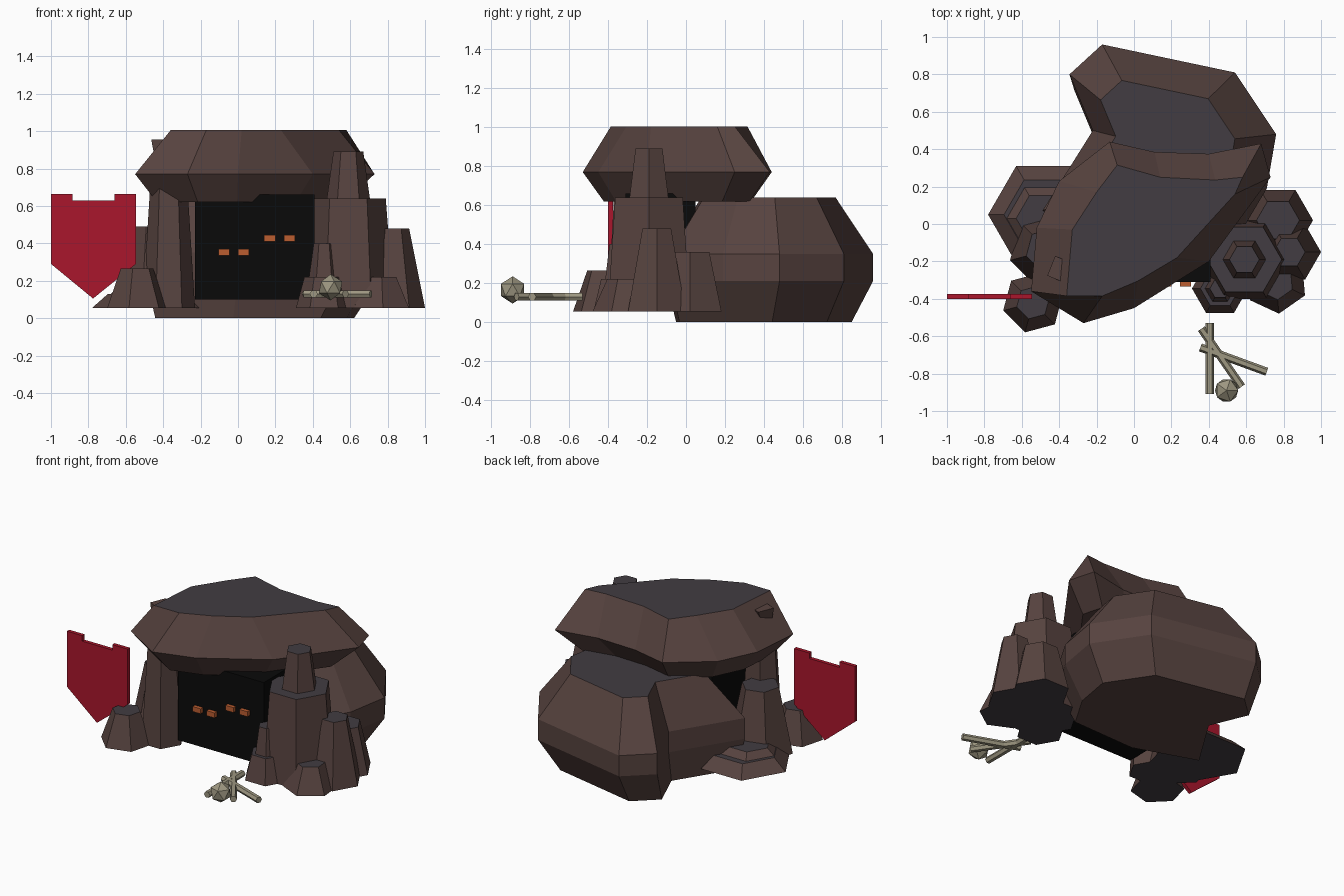
import bpy, bmesh, math
from mathutils import Vector

if "Cube" in bpy.data.objects:
    bpy.data.objects.remove(bpy.data.objects["Cube"])


def mat(name, r, g, b):
    m = bpy.data.materials.new(name)
    m.diffuse_color = (r, g, b, 1)
    m.use_nodes = True
    m.node_tree.nodes["Principled BSDF"].inputs["Base Color"].default_value = m.diffuse_color
    return m


ROCK = mat("rock_brown", .095, .056, .05)
TOP = mat("rock_top_grey", .054, .046, .054)
DARK = mat("cave_black", .003, .003, .003)
RED = mat("banner_red", .40, .008, .025)
EYE = mat("eye_orange", .50, .11, .03)
BONE = mat("bone", .34, .31, .22)


def finish(name, bm, *mats, both=False):
    bmesh.ops.recalc_face_normals(bm, faces=bm.faces)
    if len(mats) > 1:
        for f in bm.faces:
            nz = abs(f.normal.z) if both else f.normal.z
            f.material_index = 1 if nz > .95 else 0
    me = bpy.data.meshes.new(name)
    bm.to_mesh(me)
    bm.free()
    for m in mats:
        me.materials.append(m)
    ob = bpy.data.objects.new(name, me)
    bpy.context.collection.objects.link(ob)
    return ob


def loft(name, rings, *mats, both=False):
    """Closed solid through rings of equal point count."""
    bm = bmesh.new()
    vs = [[bm.verts.new(p) for p in r] for r in rings]
    n = len(vs[0])
    for a, b in zip(vs, vs[1:]):
        for i in range(n):
            j = (i + 1) % n
            bm.faces.new((a[i], a[j], b[j], b[i]))
    bm.faces.new(vs[0][::-1])
    bm.faces.new(vs[-1])
    return finish(name, bm, *mats, both=both)


def ring(outline, z, s=1, c=(0, 0)):
    return [(c[0] + (x - c[0]) * s, c[1] + (y - c[1]) * s, z) for x, y in outline]


def hexring(x, y, r, z, rot=0, n=6):
    return [(x + r * math.cos(rot + math.tau * i / n),
             y + r * math.sin(rot + math.tau * i / n), z) for i in range(n)]


def pillar(name, x, y, r0, r1, z0, z1, deg=0):
    a = math.radians(deg)
    loft(name, [hexring(x, y, r0, z0, a), hexring(x, y, r1, z1, a)], ROCK, TOP, both=True)


def box(name, lo, hi, m):
    loft(name, [[(lo[0], lo[1], z), (hi[0], lo[1], z), (hi[0], hi[1], z), (lo[0], hi[1], z)]
                for z in (lo[2], hi[2])], m)


# Large boulder at the back
back = [(-.345, .80), (-.22, .5), (-.49, .07), (0, -.1), (.55, -.08),
        (.71, .19), (.76, .48), (.54, .81), (-.17, .96)]
loft("back_boulder", [ring(back, 0, .85, (-.17, .227)), ring(back, .21), ring(back, .35),
                      ring(back, .64, .65, (.13, .41))], ROCK, TOP)

# Overhanging cap stone
mid = [(-.55, -.36), (-.27, -.53), (0, -.45), (.40, -.20), (.73, .25), (.68, .43),
       (.40, .375), (.11, .385), (-.13, .44), (-.40, .23), (-.52, -.02)]
crown = [(-.36, -.385), (-.17, -.385), (.02, -.305), (.23, -.18), (.54, .16), (.58, .25),
         (.435, .235), (.14, .25), (-.09, .315), (-.2, .17), (-.33, -.03)]
loft("cap_stone", [ring(mid, .62, .78, (-.02, -.04)), ring(mid, .77), ring(crown, 1.005)],
     ROCK, TOP)
loft("cap_spur", [hexring(-.40, -.26, .05, .86, .4, 4), hexring(-.39, -.245, .08, .955, .4, 4)], ROCK)

# Stepped hexagonal columns: x, y, base radius, top radius, z0, z1, rotation
columns = {
    "right_column": (.59, -.19, .245, .20, .055, .64, 0),
    "right_column_tip": (.59, -.19, .115, .08, .64, .89, 0),
    "right_outer_column": (.83, -.15, .17, .085, .055, .48, 0),
    "right_rear_column": (.77, .02, .187, .115, .055, .36, 0),
    "right_front_block": (.76, -.31, .17, .095, .055, .22, 35),
    "right_step": (.46, -.345, .15, .105, .055, .22, 0),
    "right_step_tip": (.46, -.345, .08, .055, .22, .40, 0),
    "left_column": (-.37, -.28, .14, .10, .055, .70, 0),
    "left_outer_column": (-.46, -.14, .21, .12, .055, .49, 15),
    "left_front_block": (-.54, -.42, .165, .09, .055, .265, 15),
    "left_low_slab": (-.48, .05, .30, .215, .055, .13, 0),
    "left_low_slab_step": (-.49, .03, .19, .14, .13, .17, 0),
}
for name, args in columns.items():
    pillar(name, *args)

# Dark cave opening with two pairs of eyes
box("cave_opening", (-.23, -.31, .10), (.41, .05, .66), DARK)
for i, (x, z) in enumerate([(-.075, .353), (.03, .353), (.17, .427), (.275, .427)]):
    box(f"eye_{i + 1}", (x - .03, -.335, z - .017), (x + .03, -.30, z + .017), EYE)

# Hanging banner
flag = [(-1, .29), (-.775, .105), (-.545, .29), (-.545, .665), (-.66, .665),
        (-.66, .628), (-.885, .628), (-.885, .665), (-1, .665)]
loft("banner", [[(x, y, z) for x, z in flag] for y in (-.40, -.375)], RED)

# Bone pile
for i, (a, b) in enumerate([((.405, -.53, .13), (.405, -.91, .13)),
                            ((.36, -.56, .13), (.575, -.87, .13)),
                            ((.355, -.66, .13), (.71, -.79, .13))]):
    a, b = Vector(a), Vector(b)
    q = (b - a).to_track_quat('Z', 'Y')
    loft(f"bone_{i + 1}", [[p + q @ Vector(v) for v in hexring(0, 0, .022, 0)] for p in (a, b)], BONE)
bm = bmesh.new()
bmesh.ops.create_icosphere(bm, subdivisions=1, radius=.07)
bmesh.ops.translate(bm, verts=bm.verts, vec=(.495, -.89, .165))
finish("skull", bm, BONE)
